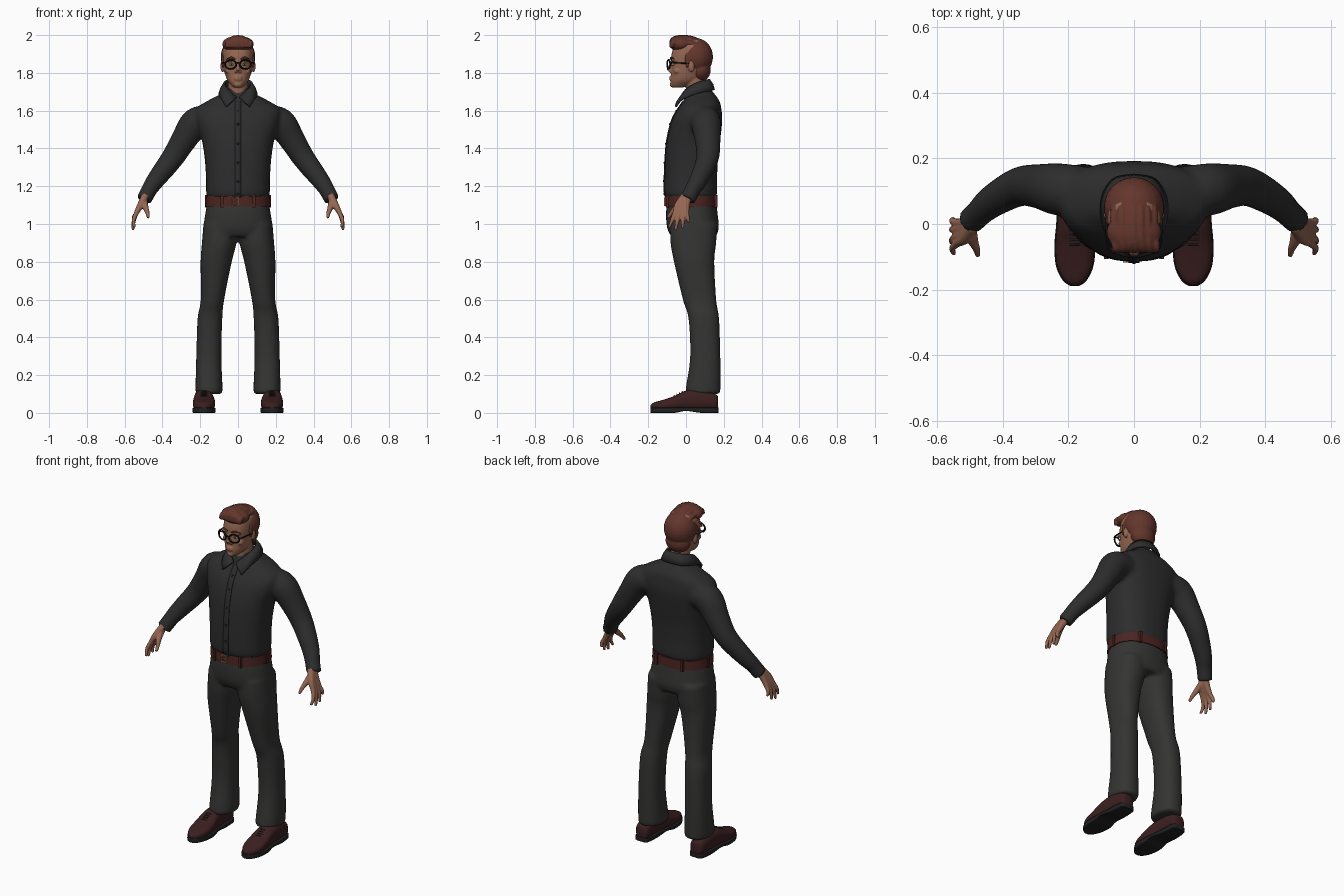
import bpy, bmesh
from math import sin, cos, pi, copysign
from mathutils import Vector, Matrix

cube = bpy.data.objects.get("Cube")
if cube:
    bpy.data.objects.remove(cube)


def material(name, *rgb):
    m = bpy.data.materials.new(name)
    m.use_nodes = True
    m.diffuse_color = (*rgb, 1)
    m.node_tree.nodes["Principled BSDF"].inputs["Base Color"].default_value = (*rgb, 1)
    return m


shirt_cloth = material("charcoal shirt cloth", .026, .026, .026)
trouser_cloth = material("dark grey trouser cloth", .034, .034, .033)
skin = material("tan skin", .30, .135, .085)
hair_brown = material("auburn hair", .125, .037, .025)
shoe_leather = material("oxblood leather", .045, .014, .014)
sole_rubber = material("black rubber", .015, .015, .015)
belt_leather = material("red brown leather", .07, .018, .015)
copper = material("copper", .4, .17, .1)
black = material("black plastic", .008, .008, .008)
eye_white = material("eye white", .5, .45, .4)


def spline(rows, steps=5):
    """Catmull-Rom interpolation of rows of numbers."""
    out = []
    for i in range(len(rows) - 1):
        p0, p1 = rows[max(i - 1, 0)], rows[i]
        p2, p3 = rows[i + 1], rows[min(i + 2, len(rows) - 1)]
        for s in range(steps):
            t = s / steps
            out.append([b + t / 2 * (c - a + t * (2 * a - 5 * b + 4 * c - d + t * (3 * (b - c) + d - a)))
                        for a, b, c, d in zip(p0, p1, p2, p3)])
    return out + [list(rows[-1])]


def skin_rings(bm, rings):
    loops = [[bm.verts.new(p) for p in ring] for ring in rings]
    n = len(loops[0])
    for lower, upper in zip(loops, loops[1:]):
        for i in range(n):
            j = (i + 1) % n
            bm.faces.new((lower[i], lower[j], upper[j], upper[i]))
    bm.faces.new(loops[0][::-1])
    bm.faces.new(loops[-1])


def loft(bm, rows, axis="z", power=2.3, sides=32, steps=5):
    """Rows are position along the axis, then the two extents of the section."""
    rings = []
    for t, a0, a1, b0, b1 in spline(rows, steps):
        ring = []
        for k in range(sides):
            c, s = cos(2 * pi * k / sides), sin(2 * pi * k / sides)
            a = (a0 + a1) / 2 + (a1 - a0) / 2 * copysign(abs(c) ** (2 / power), c)
            b = (b0 + b1) / 2 + (b1 - b0) / 2 * copysign(abs(s) ** (2 / power), s)
            ring.append((a, b, t) if axis == "z" else (a, t, b))
        rings.append(ring)
    skin_rings(bm, rings)


def body(bm, rows, **options):
    """Symmetric loft: height, front, back, half width."""
    loft(bm, [(z, -w, w, f, b) for z, f, b, w in rows], **options)


def tube(bm, rows, sides=16, steps=5):
    """Rows are x, y, z, radius."""
    rows = spline(rows, steps)
    pts = [Vector(r[:3]) for r in rows]
    rings = []
    for i, p in enumerate(pts):
        turn = (pts[min(i + 1, len(pts) - 1)] - pts[max(i - 1, 0)]).to_track_quat("Z", "Y")
        rings.append([p + turn @ Vector((cos(a), sin(a), 0)) * rows[i][3]
                      for a in (2 * pi * k / sides for k in range(sides))])
    skin_rings(bm, rings)


def blob(bm, centre, radii):
    bmesh.ops.create_uvsphere(bm, u_segments=24, v_segments=16, radius=1,
                              matrix=Matrix.Translation(centre) @ Matrix.Diagonal((*radii, 1)))


def box(bm, centre, size):
    bmesh.ops.create_cube(bm, size=1, matrix=Matrix.Translation(centre) @ Matrix.Diagonal((*size, 1)))


def finish(bm, name, mat, mirror=False, voxel=0, relax=4, thick=0):
    bmesh.ops.recalc_face_normals(bm, faces=bm.faces)
    mesh = bpy.data.meshes.new(name)
    bm.to_mesh(mesh)
    bm.free()
    mesh.materials.append(mat)
    ob = bpy.data.objects.new(name, mesh)
    bpy.context.collection.objects.link(ob)
    bpy.ops.object.select_all(action="DESELECT")
    ob.select_set(True)
    bpy.context.view_layer.objects.active = ob
    bpy.ops.object.shade_smooth_by_angle(angle=pi / 4)
    if mirror:
        ob.modifiers.new("Mirror", "MIRROR").merge_threshold = .0005
    if thick:
        solid = ob.modifiers.new("Solidify", "SOLIDIFY")
        solid.thickness, solid.offset = thick, 0
    if voxel:
        remesh = ob.modifiers.new("Blend", "REMESH")
        remesh.mode, remesh.voxel_size, remesh.use_smooth_shade = "VOXEL", voxel, True
        smooth = ob.modifiers.new("Relax", "SMOOTH")
        smooth.factor, smooth.iterations = .5, relax
    return ob


# Shirt: torso and sleeves blended together
torso = [(1.14, -.106, .16, .163), (1.17, -.114, .165, .169), (1.25, -.114, .165, .17),
         (1.35, -.11, .17, .177), (1.45, -.1, .182, .193), (1.55, -.075, .192, .222),
         (1.61, -.042, .187, .222), (1.65, -.015, .178, .165), (1.69, .0, .15, .09), (1.72, .01, .125, .065)]
bm = bmesh.new()
body(bm, torso, power=2.4)
tube(bm, [(.15, .1, 1.55, .075), (.225, .105, 1.535, .08), (.29, .115, 1.44, .068),
          (.35, .113, 1.345, .06), (.43, .07, 1.24, .05), (.475, .03, 1.175, .041)], sides=24)
tube(bm, [(.467, .037, 1.185, .042), (.499, .008, 1.128, .041)], sides=24)
finish(bm, "shirt", shirt_cloth, mirror=True, voxel=.011)

# Button placket and buttons follow the chest
bm = bmesh.new()
front = spline([r[:2] for r in torso[:-2]], 8)
strip = [[bm.verts.new((x, y - .001, z)) for x in (-.016, .016)] for z, y in front]
for (a, b), (c, d) in zip(strip, strip[1:]):
    bm.faces.new((a, b, d, c))
finish(bm, "button_placket", shirt_cloth, thick=.006)
bm = bmesh.new()
for i in range(6):
    z, y = front[6 + i * 8]
    blob(bm, (0, y - .003, z), (.007, .004, .007))
finish(bm, "shirt_buttons", black)

# Folded collar
top = spline([(0, .122, 1.765), (.045, .108, 1.762), (.07, .06, 1.748), (.054, .005, 1.715), (.008, -.03, 1.67)])
low = spline([(0, .148, 1.71), (.065, .133, 1.705), (.098, .065, 1.692), (.088, -.02, 1.66), (.062, -.055, 1.62)])
bm = bmesh.new()
rows = []
for t, l in zip(top, low):
    t, l = Vector(t), Vector(l)
    bulge = Vector((t.x, t.y - .05, 0)) * .06
    rows.append([bm.verts.new(p) for p in (t, t.lerp(l, .5) + bulge, l)])
for r, s in zip(rows, rows[1:]):
    for i in range(2):
        bm.faces.new((r[i], r[i + 1], s[i + 1], s[i]))
finish(bm, "shirt_collar", shirt_cloth, mirror=True, thick=.011)

# Trousers: hips and legs blended together
bm = bmesh.new()
body(bm, [(1.13, -.1, .158, .16), (1.05, -.106, .168, .174), (.98, -.1, .174, .183), (.935, -.08, .16, .18)])
loft(bm, [(1.0, .0, .183, -.085, .165), (.9, .008, .191, -.082, .16), (.8, .033, .198, -.064, .15),
          (.6, .073, .197, -.017, .16), (.5, .083, .214, .013, .175), (.3, .088, .221, .022, .182),
          (.14, .082, .225, .0, .183), (.1, .084, .223, -.003, .18)])
finish(bm, "trousers", trouser_cloth, mirror=True, voxel=.011)

# Belt, loops and buckle
bm = bmesh.new()
body(bm, [(1.092, -.109, .167, .172), (1.147, -.107, .165, .168)], steps=1, sides=48)
finish(bm, "belt", belt_leather)
bm = bmesh.new()
for x, y in ((.085, -.098), (.168, .03), (.085, .157)):
    box(bm, (x, y, 1.12), (.014, .018, .066))
finish(bm, "belt_loops", belt_leather, mirror=True)
bm = bmesh.new()
for side in (-1, 1):
    box(bm, (-.015 + side * .016, -.112, 1.118), (.006, .01, .046))
    box(bm, (-.015, -.112, 1.118 + side * .02), (.036, .01, .006))
box(bm, (-.007, -.112, 1.118), (.02, .008, .005))
finish(bm, "belt_buckle", copper)

# Shoes and soles
plan = [(.17, .155, .205, .085), (.155, .14, .222, .1), (.08, .134, .23, .125), (.0, .128, .234, .118),
        (-.06, .121, .239, .09), (-.125, .126, .235, .068), (-.17, .147, .214, .055), (-.187, .17, .19, .042)]
bm = bmesh.new()
loft(bm, [(y, a, b, .012, top) for y, a, b, top in plan], axis="y", power=2.6)
finish(bm, "shoes", shoe_leather, mirror=True)
bm = bmesh.new()
loft(bm, [(y * 1.01, a - .003, b + .003, .01 if -.03 < y < .03 else 0, .028) for y, a, b, top in plan],
     axis="y", power=9)
finish(bm, "shoe_soles", sole_rubber, mirror=True)
bm = bmesh.new()
for i in range(4):
    y, z = -.02 - i * .014, .112 - i * .007
    tube(bm, [(.16, y, z - .006, .003), (.18, y, z + .001, .003), (.2, y, z - .006, .003)], sides=8)
finish(bm, "shoe_laces", sole_rubber, mirror=True)

# Hands: each finger runs from the wrist, so the roots form the palm
bm = bmesh.new()
for y, tip_x, tip_y, tip_z in ((-.058, .548, -.09, .982), (-.038, .556, -.056, .967),
                               (-.016, .556, -.018, .976), (.004, .55, .015, 1.008)):
    tube(bm, [(.49, .012 + y * .3, 1.15, .021), (.516, y * .75, 1.1, .018), (.538, y, 1.058, .013),
              (.553, (y + tip_y) / 2, (1.055 + tip_z) / 2, .0105), (tip_x, tip_y, tip_z, .0075)], sides=12)
tube(bm, [(.497, -.01, 1.125, .018), (.49, -.05, 1.09, .016), (.479, -.078, 1.058, .011), (.475, -.097, 1.033, .008)])
finish(bm, "hands", skin, mirror=True, voxel=.005, relax=2)

# Head, neck, nose, lips, brow and ears
bm = bmesh.new()
body(bm, [(1.722, -.068, -.02, .022), (1.735, -.08, .02, .036), (1.76, -.082, .07, .056), (1.795, -.079, .1, .068),
          (1.84, -.077, .12, .076), (1.89, -.078, .125, .08), (1.94, -.062, .12, .076), (1.975, -.02, .08, .05)])
tube(bm, [(0, .06, 1.64, .062), (0, .054, 1.7, .053), (0, .045, 1.8, .053)], sides=24)
tube(bm, [(0, -.07, 1.862, .009), (0, -.084, 1.835, .01), (0, -.093, 1.812, .012)])
for x in (-1, 1):
    blob(bm, (x * .011, -.081, 1.808), (.009, .011, .008))
    blob(bm, (x * .036, -.066, 1.868), (.028, .014, .009))
    blob(bm, (x * .048, -.045, 1.81), (.018, .02, .016))
    blob(bm, (x * .082, .028, 1.835), (.011, .017, .032))
for z in (1.766, 1.777):
    blob(bm, (0, -.08, z), (.022, .01, .006))
blob(bm, (0, -.072, 1.737), (.02, .014, .014))
finish(bm, "head", skin, voxel=.005, relax=3)

# Eyes and eyebrows
bm = bmesh.new()
blob(bm, (.034, -.067, 1.845), (.014, .009, .007))
finish(bm, "eyes", eye_white, mirror=True)
bm = bmesh.new()
blob(bm, (.034, -.074, 1.845), (.006, .004, .006))
finish(bm, "irises", black, mirror=True)
bm = bmesh.new()
tube(bm, [(.014, -.08, 1.872, .004), (.036, -.079, 1.881, .005), (.06, -.062, 1.874, .003)], sides=8)
finish(bm, "eyebrows", hair_brown, mirror=True)

# Hair: skull cap, quiff, nape, sideburns and swept locks
bm = bmesh.new()
blob(bm, (0, .05, 1.885), (.092, .093, .1))
blob(bm, (0, -.025, 1.952), (.084, .061, .044))
blob(bm, (0, .075, 1.815), (.074, .056, .062))
for x in (-1, 1):
    blob(bm, (x * .079, .008, 1.865), (.009, .014, .04))
for i in range(-3, 4):
    x, drop = i * .02, abs(i) ** 2 * .003
    tube(bm, [(x, -.076, 1.935, .012), (x + .006, -.072, 1.972 - drop / 2, .014), (x, -.03, 1.988 - drop, .014),
              (x, .04, 1.982 - drop, .012), (x * .9, .1, 1.954 - drop, .008)], sides=10)
finish(bm, "hair", hair_brown, voxel=.005, relax=2)

# Glasses
bm = bmesh.new()
tube(bm, [(.039 + .029 * cos(i * pi / 8), -.092 + .008 * cos(i * pi / 8), 1.845 + .024 * sin(i * pi / 8), .0045)
          for i in range(17)], sides=8, steps=2)
tube(bm, [(0, -.1, 1.853, .004), (.012, -.099, 1.85, .004)], sides=8)
tube(bm, [(.066, -.085, 1.853, .005), (.08, -.06, 1.853, .004), (.085, .03, 1.85, .003)], sides=8)
finish(bm, "glasses", black, mirror=True)
